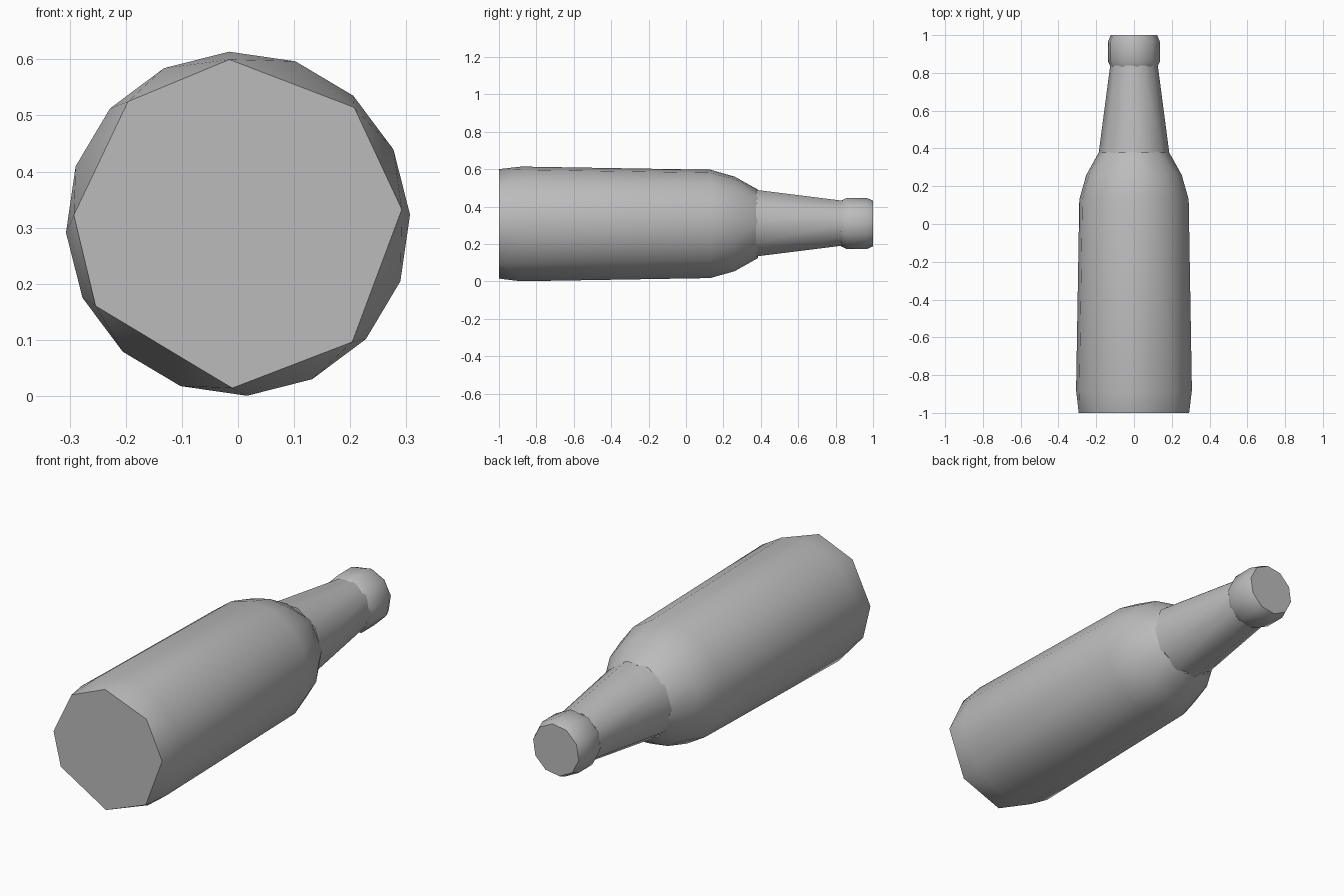
import bpy, bmesh, math

cube = bpy.data.objects.get("Cube")
if cube:
    bpy.data.objects.remove(cube, do_unlink=True)

grey = bpy.data.materials.new("plain grey")
grey.use_nodes = True
GREY = (0.5, 0.5, 0.5, 1)
grey.diffuse_color = GREY
grey.node_tree.nodes["Principled BSDF"].inputs["Base Color"].default_value = GREY


def even(n, start=0):
    return [start + 360 * i / n for i in range(n)]


def join(bm, a, b):
    """Skin two rings; one may have twice as many points as the other."""
    if len(a) < len(b):
        a, b = b, a
    step = len(a) // len(b)
    n = len(b)
    for k in range(n):
        p, q = b[k], b[(k + 1) % n]
        if step == 1:
            bm.faces.new((a[k], a[(k + 1) % n], q, p))
        else:
            x, y, z = a[2 * k], a[2 * k + 1], a[(2 * k + 2) % len(a)]
            bm.faces.new((x, y, p))
            bm.faces.new((y, q, p))
            bm.faces.new((y, z, q))


def turned(name, rings, height):
    """Closed turned part along y; each ring is (y, radius, angles)."""
    bm = bmesh.new()
    loops = []
    for y, r, angles in rings:
        loops.append([bm.verts.new((r * math.cos(math.radians(t)), y,
                                    height + r * math.sin(math.radians(t))))
                      for t in angles])
    for a, b in zip(loops, loops[1:]):
        join(bm, a, b)
    for end in (loops[0], loops[-1]):
        bm.faces.new(end)
    bmesh.ops.recalc_face_normals(bm, faces=bm.faces)
    mesh = bpy.data.meshes.new(name)
    bm.to_mesh(mesh)
    bm.free()
    mesh.materials.append(grey)
    ob = bpy.data.objects.new(name, mesh)
    bpy.context.collection.objects.link(ob)
    bpy.ops.object.select_all(action="DESELECT")
    ob.select_set(True)
    bpy.context.view_layer.objects.active = ob
    bpy.ops.object.shade_smooth_by_angle(angle=math.radians(50))


# Body with an uneven eight-sided base and rounded shoulder
round16 = even(16, 3)
base = [5, 45, 93, 132, 177, 210, 268, 314]
turned("bottle_body", [
    (-1.0, 0.293, base),
    (-0.88, 0.307, round16),
    (0.13, 0.29, round16),
    (0.26, 0.253, round16),
    (0.385, 0.183, even(8, 3)),
], 0.307)

# Tapered neck
turned("bottle_neck", [
    (0.375, 0.187, even(10)),
    (0.84, 0.126, even(10)),
], 0.311)

# Rounded lip at the mouth
turned("bottle_lip", [
    (0.83, 0.124, even(10, 9)),
    (0.86, 0.139, even(10, 9)),
    (0.965, 0.139, even(10, 9)),
    (1.0, 0.124, even(10, 9)),
], 0.309)
